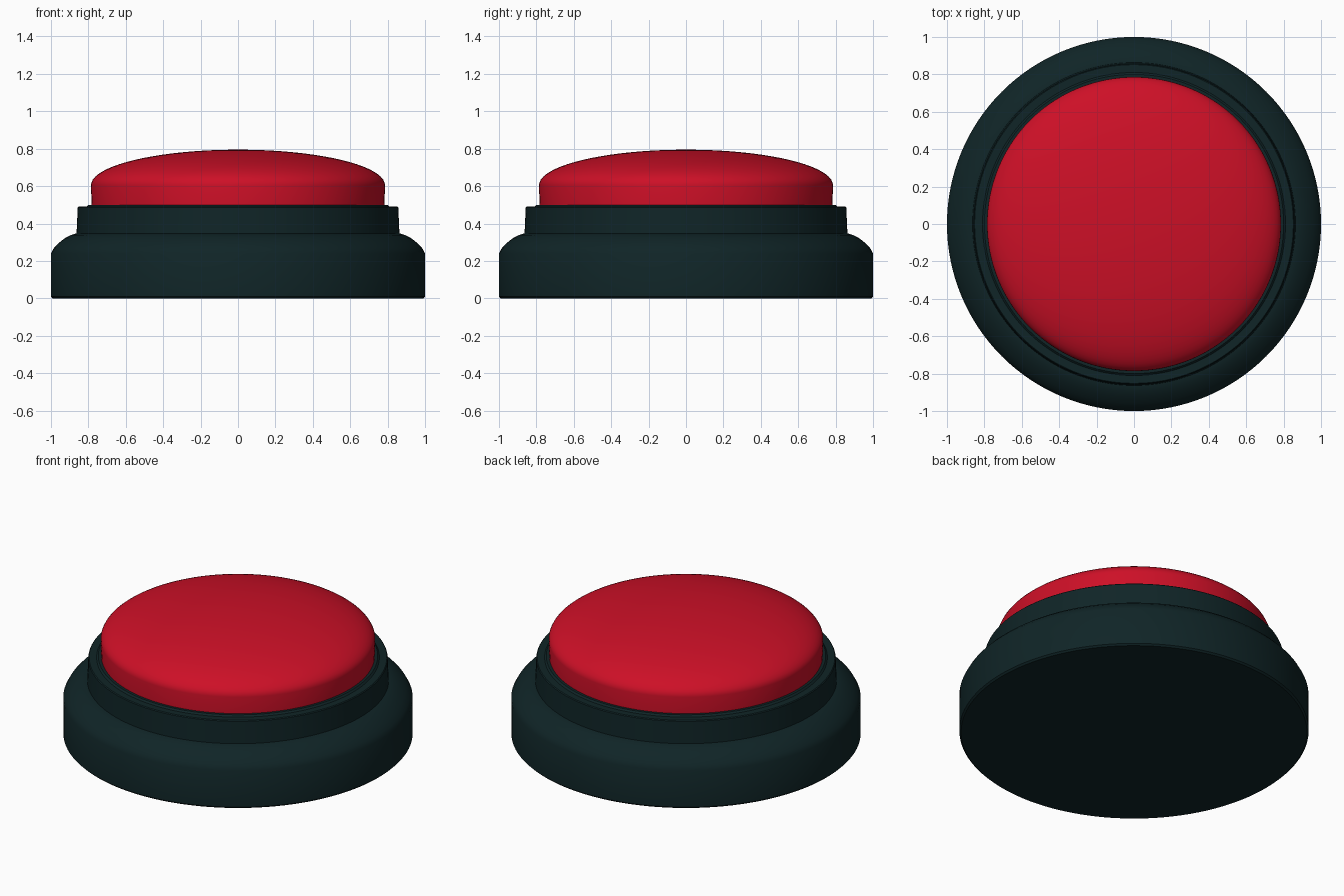
import bpy
import bmesh
from math import cos, sin, pi, radians
from mathutils import Matrix

cube = bpy.data.objects.get("Cube")
if cube:
    bpy.data.objects.remove(cube, do_unlink=True)


def make_material(name, colour):
    mat = bpy.data.materials.new(name)
    mat.use_nodes = True
    mat.diffuse_color = colour
    mat.node_tree.nodes["Principled BSDF"].inputs["Base Color"].default_value = colour
    return mat


def lathe(name, profile, mat, segments=128):
    """Spin a closed radius/height profile about the z axis."""
    bm = bmesh.new()
    verts = [bm.verts.new((r, 0, z)) for r, z in profile]
    edges = [bm.edges.new(pair) for pair in zip(verts, verts[1:])]
    bmesh.ops.spin(bm, geom=verts + edges, cent=(0, 0, 0), axis=(0, 0, 1),
                   angle=2 * pi, steps=segments, use_merge=True)
    bmesh.ops.remove_doubles(bm, verts=bm.verts, dist=0.0001)
    bmesh.ops.recalc_face_normals(bm, faces=bm.faces)
    mesh = bpy.data.meshes.new(name)
    bm.to_mesh(mesh)
    bm.free()
    mesh.materials.append(mat)
    obj = bpy.data.objects.new(name, mesh)
    bpy.context.collection.objects.link(obj)
    bpy.ops.object.select_all(action='DESELECT')
    obj.select_set(True)
    bpy.context.view_layer.objects.active = obj
    bpy.ops.object.shade_smooth_by_angle(angle=radians(35))
    return obj


dark = make_material("dark_teal_plastic", (0.005, 0.018, 0.02, 1))
red = make_material("red_plastic", (0.61, 0.005, 0.02, 1))

# Wide base with a rounded shoulder
lathe("base", [(0, 0), (0.99, 0), (1, 0.01), (1, 0.24), (0.985, 0.268),
               (0.96, 0.295), (0.925, 0.322), (0.895, 0.338),
               (0.865, 0.347), (0, 0.347)], dark)

# Raised collar around the button
lathe("collar", [(0, 0.33), (0.864, 0.33), (0.857, 0.485), (0.852, 0.49),
                 (0.81, 0.49), (0.8, 0.5), (0, 0.5)], dark)

# Domed push button: straight wall, then an elliptical crown
steps = 20
crown = [(0.786 * cos(a), 0.605 + 0.19 * sin(a))
         for a in (pi / 2 * i / steps for i in range(steps))]
lathe("push_button", [(0, 0.48), (0.783, 0.48), (0.783, 0.505)]
      + crown + [(0, 0.795)], red)
